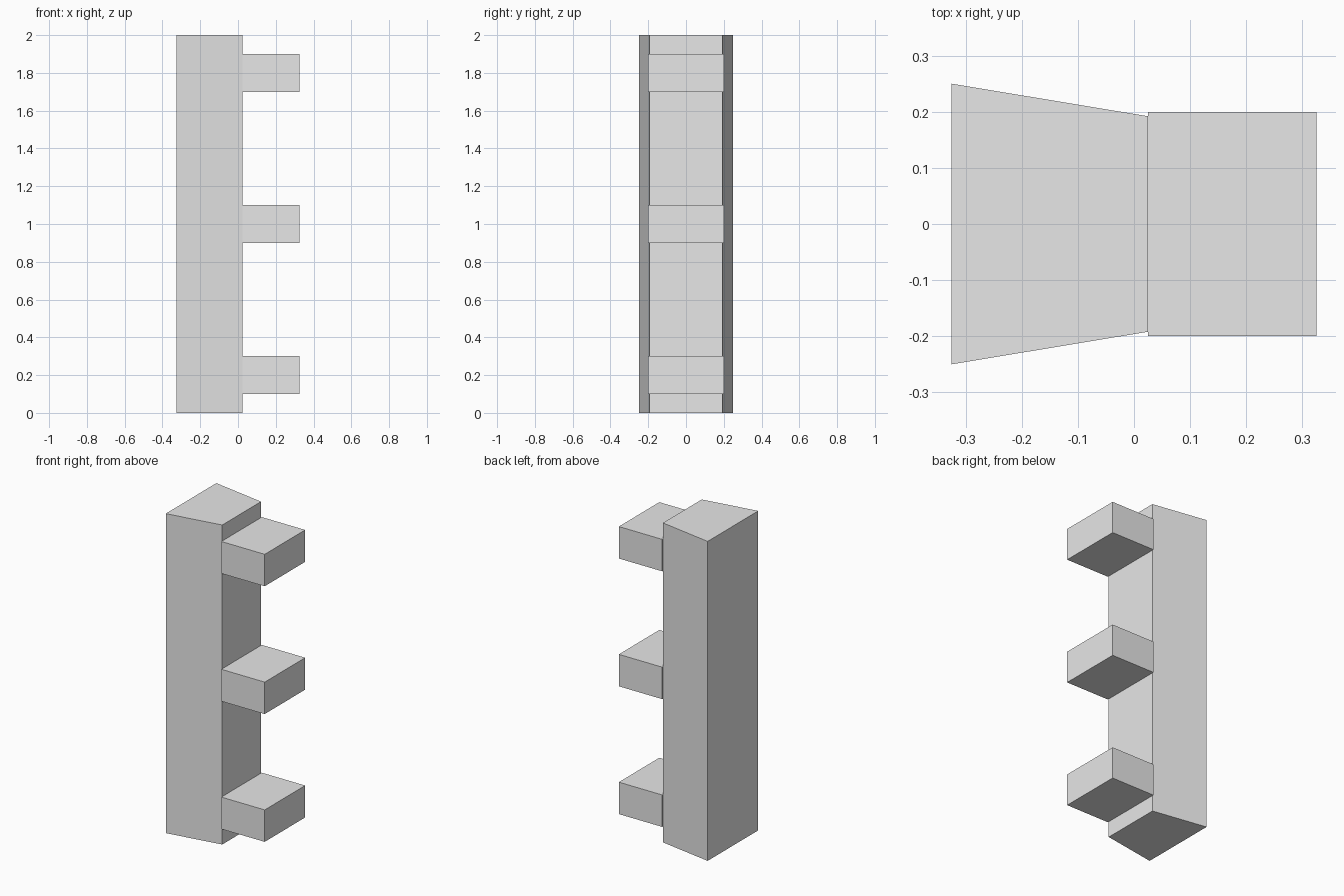
import bpy

cube = bpy.data.objects.get("Cube")
if cube:
    bpy.data.objects.remove(cube, do_unlink=True)

grey = bpy.data.materials.new("light grey")
grey.use_nodes = True
colour = (0.8, 0.8, 0.8, 1)
grey.diffuse_color = colour
grey.node_tree.nodes["Principled BSDF"].inputs["Base Color"].default_value = colour


def prism(name, outline, bottom, top):
    """Extrude a counter-clockwise xy outline from bottom to top."""
    n = len(outline)
    verts = [(x, y, z) for z in (bottom, top) for x, y in outline]
    faces = [tuple(reversed(range(n))), tuple(range(n, 2 * n))]
    faces += [(i, (i + 1) % n, (i + 1) % n + n, i + n) for i in range(n)]
    mesh = bpy.data.meshes.new(name)
    mesh.from_pydata(verts, [], faces)
    mesh.materials.append(grey)
    obj = bpy.data.objects.new(name, mesh)
    bpy.context.collection.objects.link(obj)
    return obj


def trapezoid(x0, x1, half0, half1):
    return [(x0, -half0), (x1, -half1), (x1, half1), (x0, half0)]


# Tapered upright column
prism("column", trapezoid(-0.325, 0.025, 0.25, 0.192), 0, 2)

# Three blocks standing out from the narrow face
for label, z in (("lower", 0.2), ("middle", 1.0), ("upper", 1.8)):
    prism(label + "_block", trapezoid(0.025, 0.325, 0.2, 0.2), z - 0.1, z + 0.1)
